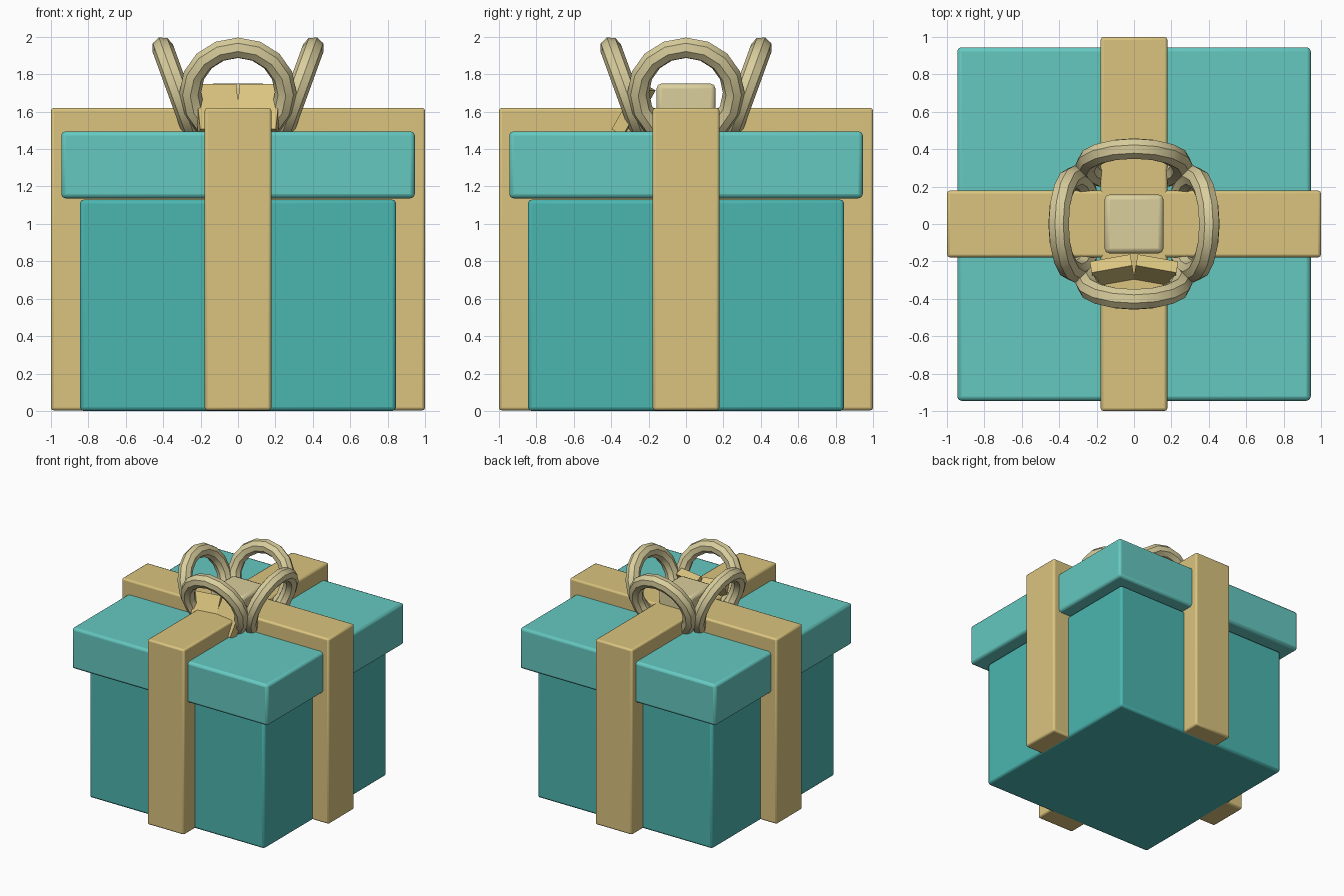
import bpy
from math import radians, cos, sin, pi

if "Cube" in bpy.data.objects:
    bpy.data.objects.remove(bpy.data.objects["Cube"])


def material(name, rgb):
    m = bpy.data.materials.new(name)
    m.diffuse_color = (*rgb, 1)
    m.use_nodes = True
    m.node_tree.nodes["Principled BSDF"].inputs["Base Color"].default_value = m.diffuse_color
    return m


TEAL = material("box_teal", (0.07, 0.46, 0.43))
LID = material("lid_teal", (0.13, 0.58, 0.53))
GOLD = material("ribbon_gold", (0.70, 0.55, 0.21))
PALE = material("bow_pale_gold", (0.70, 0.62, 0.34))


def finish(ob, name, mat):
    ob.name = name
    ob.data.materials.append(mat)
    bpy.ops.object.shade_smooth_by_angle(angle=radians(40))
    return ob


def block(name, size, loc, mat, bevel=0.0, rot=(0, 0, 0)):
    bpy.ops.mesh.primitive_cube_add(size=1, location=loc, rotation=rot)
    ob = bpy.context.object
    ob.scale = size
    bpy.ops.object.transform_apply(location=False, rotation=False, scale=True)
    finish(ob, name, mat)
    if bevel:
        mod = ob.modifiers.new("bevel", 'BEVEL')
        mod.width = bevel
        mod.segments = 2
    return ob


def slab(name, hx, hy, z0, z1, mat, bevel):
    return block(name, (2 * hx, 2 * hy, z1 - z0), (0, 0, (z0 + z1) / 2), mat, bevel)


# Box and lid
slab("gift_box", 0.845, 0.845, 0.0, 1.13, TEAL, 0.02)
slab("lid", 0.945, 0.945, 1.137, 1.495, LID, 0.022)

# Crossing ribbons, running right through the box
slab("ribbon_side_to_side", 1.0, 0.178, 0.003, 1.62, GOLD, 0.015)
slab("ribbon_front_to_back", 0.178, 1.0, 0.003, 1.62, GOLD, 0.015)

# Bow knot
slab("bow_knot", 0.157, 0.157, 1.49, 1.75, PALE, 0.025)

# Four bow loops leaning outwards
for i in range(4):
    a = i * pi / 2
    bpy.ops.mesh.primitive_torus_add(
        major_radius=0.255, minor_radius=0.058, major_segments=16, minor_segments=8,
        location=(0.316 * cos(a), 0.316 * sin(a), 1.702),
        rotation=(0, radians(110), a))
    ob = bpy.context.object
    finish(ob, f"bow_loop_{i + 1}", PALE)
    for p in ob.data.polygons:
        p.use_smooth = True

# Two short ribbon tails in front of the knot
for side, name in ((-1, "left"), (1, "right")):
    block(f"bow_tail_{name}", (0.22, 0.07, 0.28), (side * 0.111, -0.28, 1.61), GOLD,
          rot=(radians(-30), 0, radians(-10 * side)))
